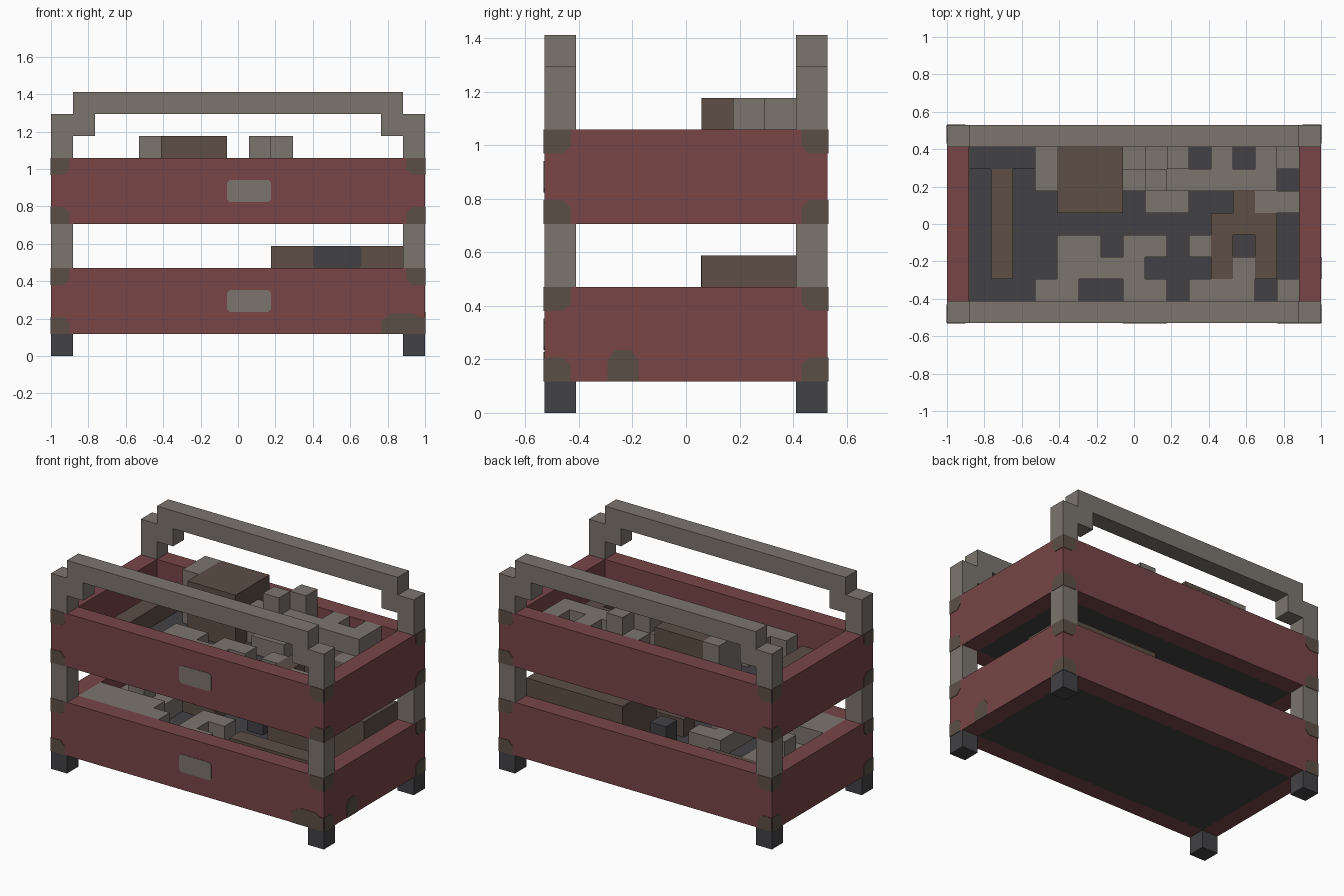
import bpy, bmesh
from mathutils import Vector

if "Cube" in bpy.data.objects:
    bpy.data.objects.remove(bpy.data.objects["Cube"], do_unlink=True)

U = 2 / 17                        # one block
NX, NY = 17, 9                    # blocks along x and y
THIN = 0.003                      # painted plate thickness


def linear(c):
    c /= 255
    return c / 12.92 if c <= 0.04045 else ((c + 0.055) / 1.055) ** 2.4


def material(name, *rgb):
    m = bpy.data.materials.new(name)
    m.use_nodes = True
    col = [linear(c) for c in rgb] + [1]
    m.diffuse_color = col
    m.node_tree.nodes["Principled BSDF"].inputs["Base Color"].default_value = col
    return m


RED = material("red paint", 120, 69, 70)
GRAY = material("warm gray metal", 124, 117, 110)
DARK = material("dark slate", 66, 66, 70)
BROWN = material("brown wood", 93, 78, 69)
PATCH = material("worn olive brown", 92, 79, 69)


def finish(name, bm, mats):
    bmesh.ops.recalc_face_normals(bm, faces=bm.faces[:])
    mesh = bpy.data.meshes.new(name)
    bm.to_mesh(mesh)
    bm.free()
    for m in mats:
        mesh.materials.append(m)
    ob = bpy.data.objects.new(name, mesh)
    bpy.context.collection.objects.link(ob)
    return ob


def grid(x, y, z):
    """Block coordinates to model coordinates."""
    return Vector(((x - NX / 2) * U, (y - NY / 2) * U, z * U))


def prism(name, outline, origin, a, b, depth, mat):
    """Extrude a flat outline, drawn along axes a and b, by the depth vector."""
    bm = bmesh.new()
    a, b = Vector(a), Vector(b)
    face = bm.faces.new([bm.verts.new(origin + a * s + b * t) for s, t in outline])
    ext = bmesh.ops.extrude_face_region(bm, geom=[face])
    verts = [v for v in ext["geom"] if isinstance(v, bmesh.types.BMVert)]
    bmesh.ops.translate(bm, verts=verts, vec=Vector(depth))
    return finish(name, bm, [mat])


def box(name, lo, hi, mat):
    p, q = grid(*lo), grid(*hi)
    d = q - p
    return prism(name, [(0, 0), (d.x, 0), (d.x, d.y), (0, d.y)], p,
                 (1, 0, 0), (0, 1, 0), (0, 0, d.z), mat)


def rounded(w, h, c):
    return [(c, 0), (w - c, 0), (w, c), (w, h - c), (w - c, h), (c, h), (0, h - c), (0, c)]


# Contents: each letter is a colour and a height in blocks above the floor
KEY = {".": (0, 0), "d": (0, 1), "D": (0, 2), "g": (1, 1), "G": (1, 2),
       "H": (1, 3), "b": (2, 1), "B": (2, 3)}


def contents(name, rows, z0):
    """Height field of stacked blocks; rows run from the back to the front."""
    cells = {(i + 1, NY - 2 - r): KEY[ch]
             for r, row in enumerate(rows) for i, ch in enumerate(row)}
    bm = bmesh.new()

    def quad(pts, m):
        bm.faces.new([bm.verts.new(grid(*p)) for p in pts]).material_index = m

    for (x, y), (m, h) in cells.items():
        z = z0 + h
        quad([(x, y, z), (x + 1, y, z), (x + 1, y + 1, z), (x, y + 1, z)], m)
        ring = [(x, y), (x + 1, y), (x + 1, y + 1), (x, y + 1)]
        for k, (dx, dy) in enumerate([(0, -1), (1, 0), (0, 1), (-1, 0)]):
            p, q = ring[k], ring[(k + 1) % 4]
            # blocks against a tray wall only show above it
            low = cells.get((x + dx, y + dy), (0, 2))[1]
            if low < h:
                quad([(*p, z0 + low), (*q, z0 + low), (*q, z), (*p, z)], m)
    for f in bm.faces:
        f.normal_update()
    mesh_ob = bpy.data.meshes.new(name)
    bm.to_mesh(mesh_ob)
    bm.free()
    for m in (DARK, GRAY, BROWN):
        mesh_ob.materials.append(m)
    bpy.context.collection.objects.link(bpy.data.objects.new(name, mesh_ob))


UPPER = ["dddHBBBgGH.G.Gg",
         ".b.HBBBGHGGGGG.",
         ".b..BBB.gg..bgg",
         ".b.........bbb.",
         ".b..gg.gg.gb.b.",
         ".b..gggg...bgb.",
         "...gg..gg.ggg.g"]
LOWER = [".........BBBBBB",
         ".bbbb..D.BBBBBB",
         "ggg......BBBBBB",
         "gGg..gg........",
         "ggg..g..bbbbb..",
         "GGGG.gg........",
         "GGGGGg..gg.g..."]

# Trays: four walls, floor, contents, label plate and worn corners
for tag, z, rows in (("lower", 1, LOWER), ("upper", 6, UPPER)):
    top = z + 3
    box(tag + "_front_wall", (0, 0, z), (NX, 1, top), RED)
    box(tag + "_back_wall", (0, NY - 1, z), (NX, NY, top), RED)
    box(tag + "_right_wall", (0, 1, z), (1, NY - 1, top), RED)
    box(tag + "_left_wall", (NX - 1, 1, z), (NX, NY - 1, top), RED)
    box(tag + "_floor", (1, 1, z), (NX - 1, NY - 1, z + 0.98), DARK)
    contents(tag + "_contents", rows, z + 1)
    prism(tag + "_label_plate", rounded(2 * U, U, 0.015), grid(8, 0, z + 1),
          (1, 0, 0), (0, 0, 1), (0, -THIN, 0), GRAY)
    for sx in (-1, 1):
        for sy in (-1, 1):
            for zz, up in ((z, 1), (top, -1)):
                corner = Vector((sx, sy * NY * U / 2, zz * U))
                wear = [(0, 0), (0.1, 0), (0.1, 0.06), (0.07, 0.09), (0, 0.09)]
                prism(tag + "_corner_wear", wear, corner, (-sx, 0, 0),
                      (0, 0, up), (0, sy * THIN, 0), PATCH)
                prism(tag + "_corner_wear_side", wear, corner, (0, -sy, 0),
                      (0, 0, up), (sx * THIN, 0, 0), PATCH)

# Extra worn spots on the lower tray
spot = [(0, 0), (1, 0), (1, 0.65), (0.75, 1), (0.25, 1), (0, 0.65)]
prism("front_wear", [(s * 0.23, t * 0.11) for s, t in spot], grid(15, 0, 1),
      (1, 0, 0), (0, 0, 1), (0, -THIN, 0), PATCH)
prism("side_wear", [(s * U, t * U) for s, t in spot], grid(17, 2, 1),
      (0, 1, 0), (0, 0, 1), (THIN, 0, 0), PATCH)

# Dark band on the large wooden box
prism("box_band", rounded(0.26, U, 0.015), grid(11.9, 5, 4),
      (1, 0, 0), (0, 0, 1), (0, -THIN, 0), DARK)

# Feet and posts
for x in (0, NX - 1):
    for y in (0, NY - 1):
        box("foot", (x, y, 0), (x + 1, y + 1, 1), DARK)
        box("post", (x, y, 4), (x + 1, y + 1, 6), GRAY)

# Stepped handles, half outline mirrored about the middle
half = [(0, 12), (1, 12), (1, 11), (0, 11), (0, 9), (1, 9), (1, 10), (2, 10), (2, 11)]
half = half[1:]
outline = half + [(NX - x, z) for x, z in reversed(half)]
for tag, y in (("front_handle", 0), ("back_handle", NY - 1)):
    prism(tag, [(x * U, z * U) for x, z in outline], grid(0, y, 0),
          (1, 0, 0), (0, 0, 1), (0, U, 0), GRAY)
